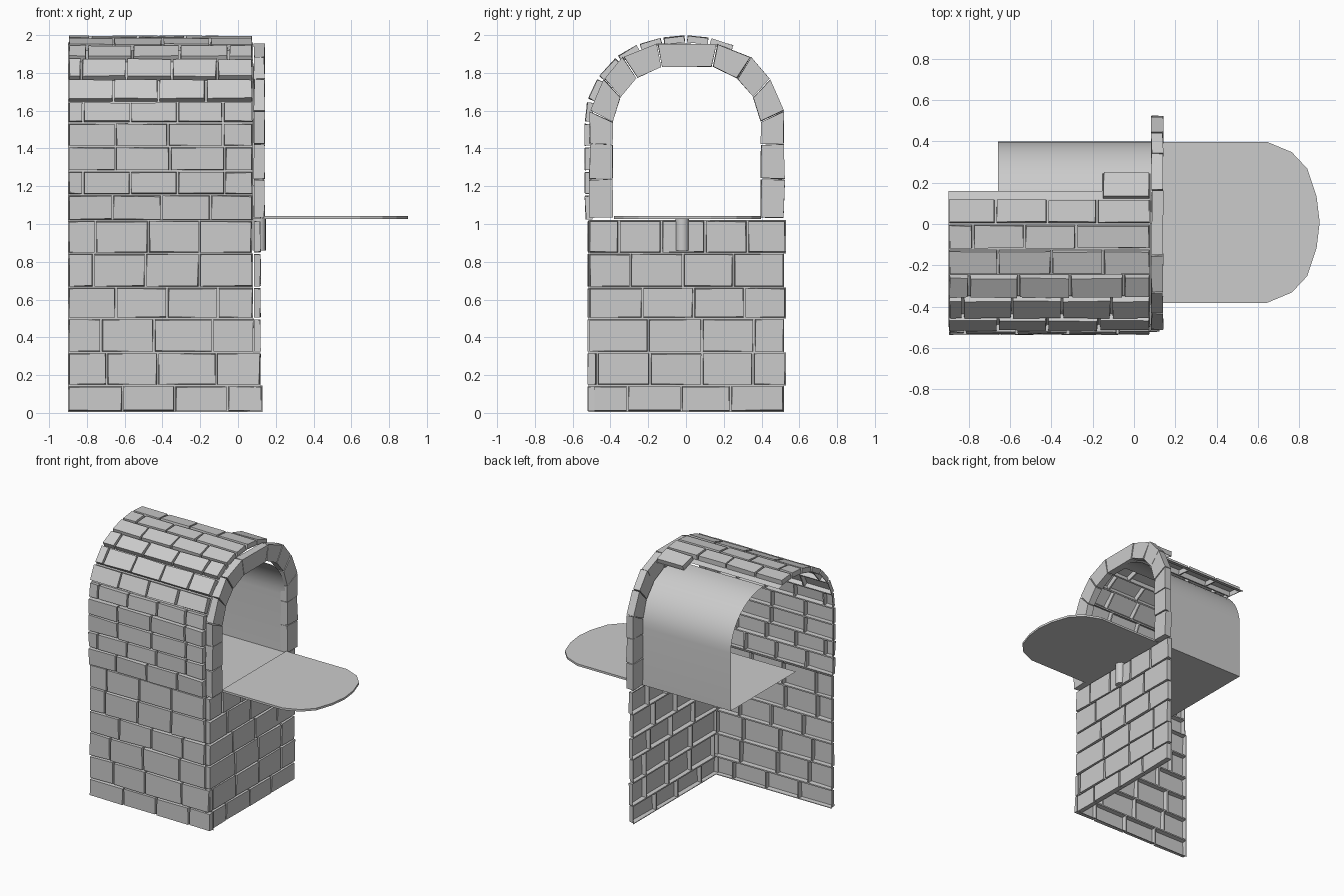
import bpy, bmesh, math, random
from mathutils import Vector

if "Cube" in bpy.data.objects:
    bpy.data.objects.remove(bpy.data.objects["Cube"])

random.seed(4)


def finish(name, bm):
    me = bpy.data.meshes.new(name)
    bm.to_mesh(me)
    bm.free()
    ob = bpy.data.objects.new(name, me)
    bpy.context.collection.objects.link(ob)
    return ob


def jitter(verts, a):
    for v in verts:
        v.co += Vector([random.uniform(-a, a) for _ in range(3)])


def brick_sheet(name, cells, depth=0.035):
    """Each cell becomes a mortar frame with a hollow brick raised from it."""
    bm = bmesh.new()
    faces = [bm.faces.new([bm.verts.new(p) for p in c]) for c in cells]
    bm.normal_update()
    bmesh.ops.inset_individual(bm, faces=faces, thickness=0.005, use_even_offset=True)
    bmesh.ops.inset_individual(bm, faces=faces, thickness=0.002, depth=depth, use_even_offset=True)
    jitter({v for f in faces for v in f.verts}, 0.003)
    return finish(name, bm)


def row_cells(p, q, start, joints, end, place):
    """Bricks of one course between edge points p and q, split at the joints."""
    xs = [start] + joints + [end]
    return [[place(a, p), place(b, p), place(b, q), place(a, q)] for a, b in zip(xs, xs[1:])]


# side wall: course profile (y, z) and joint positions in x
side_z = [0.006, 0.145, 0.32, 0.5, 0.665, 0.845, 1.02]
low = [(-0.485, z) for z in side_z]
low_joints = [[-0.61, -0.335, -0.055], [-0.695, -0.425, -0.115], [-0.725, -0.445, -0.135],
              [-0.645, -0.375, -0.105], [-0.765, -0.49, -0.205], [-0.755, -0.475, -0.205]]
low_ends = [0.13, 0.12, 0.085, 0.08, 0.08, 0.075]
on_side = lambda x, p: (x, p[0], p[1])
cells = []
for i, js in enumerate(low_joints):
    cells += row_cells(low[i], low[i + 1], -0.9, js, low_ends[i], on_side)
brick_sheet("side_wall_lower", cells)

# upper side wall and half-vault roof
up = [(-0.495, 1.02), (-0.5, 1.155), (-0.5, 1.28), (-0.5, 1.41), (-0.5, 1.535), (-0.487, 1.645),
      (-0.435, 1.755), (-0.345, 1.855), (-0.24, 1.918), (-0.12, 1.95), (0, 1.962), (0.12, 1.95)]
up_joints = [[-0.665, -0.405, -0.145], [-0.82, -0.57, -0.32, -0.07], [-0.65, -0.36, -0.07],
             [-0.65, -0.37, -0.08], [-0.82, -0.57, -0.32, -0.08], [-0.66, -0.42, -0.17],
             [-0.83, -0.59, -0.35, -0.11], [-0.8, -0.56, -0.31, -0.05], [-0.66, -0.4, -0.15],
             [-0.78, -0.53, -0.28], [-0.67, -0.42, -0.18]]
cells = []
for i, js in enumerate(up_joints):
    cells += row_cells(up[i], up[i + 1], -0.9, js, 0.08, on_side)
cells += row_cells((0.12, 1.95), (0.245, 1.912), -0.155, [], 0.08, on_side)
brick_sheet("roof_and_upper_wall", cells)

# bare mortar strip along the broken roof edge
bm = bmesh.new()
bm.faces.new([bm.verts.new(p) for p in [(-0.9, 0.12, 1.95), (0.08, 0.12, 1.95),
                                        (0.08, 0.16, 1.938), (-0.9, 0.16, 1.938)]])
finish("roof_mortar_edge", bm)

# front wall below the opening
wall_joints = [[-0.31, -0.025, 0.235], [-0.47, -0.19, 0.085, 0.355], [-0.2, 0.085, 0.36],
               [-0.23, 0.04, 0.31], [-0.295, -0.015, 0.25], [-0.355, -0.13, 0.1, 0.325]]
on_front = lambda y, p: (p[0], y, p[1])
cells = []
for i, js in enumerate(wall_joints):
    cells += row_cells((0.085, side_z[i]), (0.085, side_z[i + 1]), -0.515, js,
                       0.52 + 0.01 * (i % 2), on_front)
brick_sheet("front_wall", cells, 0.033)


# arch stones: joints given as outer (y, z), inner (y, z)
joints = [((0.515, 1.03), (0.39, 1.03)), ((0.52, 1.235), (0.39, 1.24)), ((0.515, 1.425), (0.39, 1.42)),
          ((0.515, 1.6), (0.39, 1.54)), ((0.44, 1.77), (0.35, 1.67)), ((0.34, 1.885), (0.265, 1.77)),
          ((0.16, 1.955), (0.135, 1.83))]
quads = [(a[0], b[0], b[1], a[1]) for a, b in zip(joints, joints[1:])]
quads += [tuple((-y, z) for y, z in q) for q in quads]
quads.append(((0.16, 1.955), (-0.16, 1.955), (-0.135, 1.83), (0.135, 1.83)))
bm = bmesh.new()
for q in quads:
    cy, cz = sum(p[0] for p in q) / 4, sum(p[1] for p in q) / 4
    vs = [[bm.verts.new((x, cy + (y - cy) * 0.97 + 0.005, cz + (z - cz) * 0.97)) for y, z in q]
          for x in (0.085, 0.14)]
    bm.faces.new(vs[0])
    bm.faces.new(vs[1][::-1])
    for k in range(4):
        n = (k + 1) % 4
        bm.faces.new((vs[0][k], vs[1][k], vs[1][n], vs[0][n]))
    jitter(vs[0] + vs[1], 0.003)
bmesh.ops.recalc_face_normals(bm, faces=bm.faces)
finish("arch_stones", bm)

# smooth half liner of the compartment
prof = [(0.4, 1.03), (0.4, 1.47)]
prof += [(0.4 * math.cos(t), 1.47 + 0.365 * math.sin(t))
         for t in [math.pi / 2 * k / 12 for k in range(1, 13)]]
bm = bmesh.new()
cols = [[bm.verts.new((x, y, z)) for y, z in prof] for x in (-0.66, 0.12)]
for k in range(len(prof) - 1):
    f = bm.faces.new((cols[1][k], cols[0][k], cols[0][k + 1], cols[1][k + 1]))
    f.smooth = True
finish("compartment_liner", bm)

# compartment floor
bm = bmesh.new()
bm.faces.new([bm.verts.new(p) for p in [(-0.66, -0.39, 1.03), (0.14, -0.39, 1.03),
                                        (0.14, 0.4, 1.03), (-0.66, 0.4, 1.03)]])
finish("compartment_floor", bm)

# opened door lying flat, rounded at its end
half = [(0.13, 0.39), (0.645, 0.39), (0.765, 0.34), (0.84, 0.26), (0.885, 0.125)]
outline = half + [(0.9, 0)] + [(x, -y) for x, y in half[::-1]]
bm = bmesh.new()
f = bm.faces.new([bm.verts.new((x, y + 0.008, 1.027)) for x, y in outline])
ext = bmesh.ops.extrude_face_region(bm, geom=[f])
for v in [g for g in ext["geom"] if isinstance(g, bmesh.types.BMVert)]:
    v.co.z += 0.016
bmesh.ops.recalc_face_normals(bm, faces=bm.faces)
finish("open_door", bm)

# rounded latch under the door
bpy.ops.mesh.primitive_cylinder_add(vertices=16, radius=0.035, depth=0.17, location=(0.112, -0.02, 0.945))
latch = bpy.context.object
latch.name = "latch"
bpy.ops.object.shade_smooth_by_angle()
